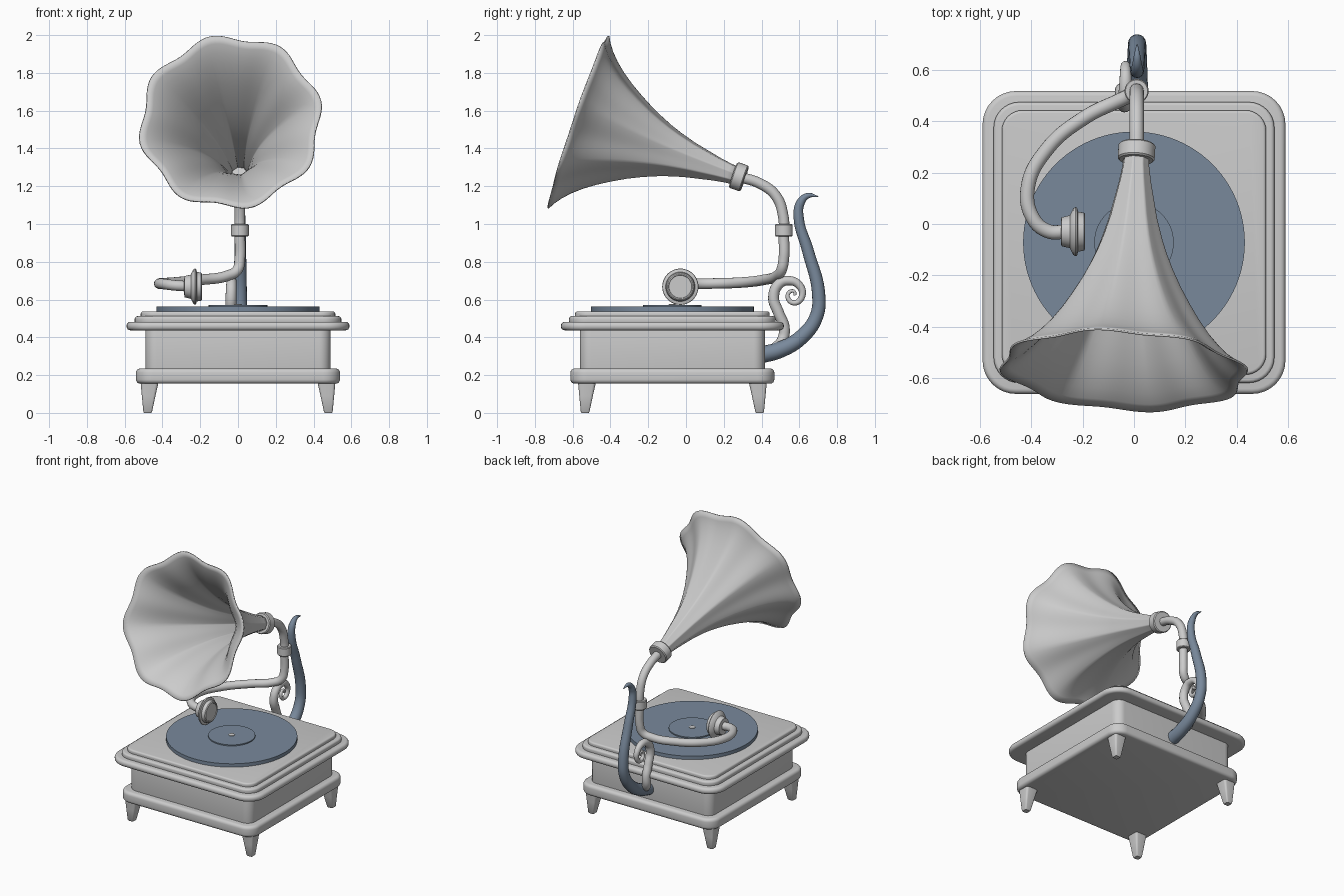
import bpy, bmesh, math
from mathutils import Vector

if "Cube" in bpy.data.objects:
    bpy.data.objects.remove(bpy.data.objects["Cube"])

CY = -0.072  # centre of the cabinet in y


def material(name, rgb):
    m = bpy.data.materials.new(name)
    m.diffuse_color = (*rgb, 1)
    m.use_nodes = True
    m.node_tree.nodes["Principled BSDF"].inputs["Base Color"].default_value = m.diffuse_color
    return m


GREY = material("light_grey", (0.60, 0.60, 0.60))
BLUE = material("slate_blue", (0.19, 0.25, 0.33))


def finish(name, mesh, mat, angle=35):
    ob = bpy.data.objects.new(name, mesh)
    bpy.context.collection.objects.link(ob)
    mesh.materials.clear()
    mesh.materials.append(mat)
    bpy.ops.object.select_all(action='DESELECT')
    ob.select_set(True)
    bpy.context.view_layer.objects.active = ob
    bpy.ops.object.shade_smooth_by_angle(angle=math.radians(angle))
    return ob


def loft(name, rings, mat, caps=True, angle=35):
    """Skin a list of closed rings of points."""
    bm = bmesh.new()
    vs = [[bm.verts.new(p) for p in r] for r in rings]
    n = len(vs[0])
    for a, b in zip(vs, vs[1:]):
        for i in range(n):
            j = (i + 1) % n
            bm.faces.new((a[i], a[j], b[j], b[i]))
    if caps:
        bm.faces.new(vs[0][::-1])
        bm.faces.new(vs[-1])
    bmesh.ops.recalc_face_normals(bm, faces=bm.faces)
    me = bpy.data.meshes.new(name)
    bm.to_mesh(me)
    bm.free()
    return finish(name, me, mat, angle)


def rounded_square(cx, cy, half, rad, z, seg=8):
    pts = []
    for k, (sx, sy) in enumerate(((1, 1), (-1, 1), (-1, -1), (1, -1))):
        for i in range(seg + 1):
            t = (k + i / seg) * math.pi / 2
            pts.append((cx + sx * (half - rad) + rad * math.cos(t),
                        cy + sy * (half - rad) + rad * math.sin(t), z))
    return pts


def slab(name, half, rad, z0, z1, edge):
    """Rounded-corner slab with softened top and bottom edges."""
    arc = [(edge * (1 - math.sin(t)), edge * (1 - math.cos(t)))
           for t in (i * math.pi / 8 for i in range(5))]
    prof = [(d, z0 + h) for d, h in arc] + [(d, z1 - h) for d, h in reversed(arc)]
    loft(name, [rounded_square(0, CY, half - d, rad - d, z) for d, z in prof], GREY)


def lathe(name, origin, axis, prof, mat, seg=48):
    """Revolve (distance along axis, radius) pairs."""
    a = Vector(axis).normalized()
    u = a.orthogonal().normalized()
    v = a.cross(u)
    o = Vector(origin)
    loft(name, [[o + a * s + r * (u * math.cos(t) + v * math.sin(t))
                 for t in (2 * math.pi * i / seg for i in range(seg))]
                for s, r in prof], mat)


def tube(name, pts, depth, mat):
    """Round tube through points (x, y, z, relative radius)."""
    cu = bpy.data.curves.new(name, 'CURVE')
    cu.dimensions = '3D'
    cu.bevel_depth = depth
    cu.bevel_resolution = 6
    cu.resolution_u = 10
    cu.use_fill_caps = True
    sp = cu.splines.new('BEZIER')
    sp.bezier_points.add(len(pts) - 1)
    for bp, p in zip(sp.bezier_points, pts):
        bp.co = p[:3]
        bp.radius = p[3] if len(p) > 3 else 1
        bp.handle_left_type = bp.handle_right_type = 'AUTO'
    tmp = bpy.data.objects.new(name + "_path", cu)
    bpy.context.collection.objects.link(tmp)
    dg = bpy.context.evaluated_depsgraph_get()
    me = bpy.data.meshes.new_from_object(tmp.evaluated_get(dg))
    bpy.data.objects.remove(tmp)
    finish(name, me, mat, 50)


# Cabinet: plinth, box and stepped lid
slab("plinth", 0.54, 0.09, 0.155, 0.235, 0.022)
slab("cabinet_box", 0.49, 0.06, 0.22, 0.45, 0.004)
slab("lid_lower", 0.59, 0.13, 0.437, 0.482, 0.02)
slab("lid_middle", 0.547, 0.10, 0.47, 0.512, 0.014)
slab("lid_upper", 0.515, 0.08, 0.50, 0.537, 0.012)

# Tapered feet
for sx in (-1, 1):
    for sy in (-1, 1):
        loft(f"foot_{sx}_{sy}",
             [rounded_square(sx * (0.478 - 0.01 * k), CY + sy * (0.462 - 0.01 * k),
                             h, h * 0.35, z, 4)
              for k, h, z in ((0, 0.019, 0), (0, 0.023, 0.006), (0.5, 0.036, 0.09), (1, 0.048, 0.165))],
             GREY)

# Turntable
DISC = (0, CY, 0)
lathe("record", DISC, (0, 0, 1), [(0.53, 0.432), (0.562, 0.432)], BLUE, 96)
lathe("record_label", DISC, (0, 0, 1), [(0.555, 0.155), (0.57, 0.155)], BLUE, 64)
lathe("spindle", DISC, (0, 0, 1), [(0.56, 0.02), (0.574, 0.02), (0.577, 0.014)], GREY, 24)

# Fluted horn: eight-sided at the throat, softening to lobes at the rim
NECK = Vector((0.01, 0.28, 1.25))
AXIS = Vector((-0.05, -0.85, 0.29)).normalized()
U = (Vector((1, 0, 0)) - AXIS * AXIS.x).normalized()
V = AXIS.cross(U)
PROFILE = [(0, .045), (.06, .05), (.12, .06), (.19, .075), (.28, .095), (.37, .122), (.43, .144),
           (.49, .17), (.56, .204), (.636, .247), (.70, .287), (.76, .33), (.81, .373),
           (.85, .415), (.88, .455), (.90, .492)]
rings = []
for s, r in PROFILE:
    soft = (s / 0.9) ** 2
    ring = []
    for i in range(128):
        t = 2 * math.pi * i / 128
        fold = (t % (math.pi / 4)) - math.pi / 8
        flat = math.cos(math.pi / 8) / math.cos(fold)
        wave = 0.962 + 0.038 * math.cos(8 * t)
        rr = r * (flat * (1 - soft) + wave * soft)
        w = t + math.radians(13)
        ring.append(NECK + AXIS * s + rr * (U * math.cos(w) + V * math.sin(w)))
    rings.append(ring)
horn = loft("horn", rings, GREY, caps=False, angle=60)
sol = horn.modifiers.new("thickness", 'SOLIDIFY')
sol.thickness = 0.008
sol.offset = 0

# Horn collar, elbow and tone arm
lathe("horn_collar", NECK, AXIS,
      [(-.032, .05), (-.032, .066), (-.026, .072), (.026, .072), (.032, .066), (.032, .045)], GREY)
tube("tone_arm", [(.01, .28, 1.25), (.01, .39, 1.215), (.01, .475, 1.15), (.01, .515, 1.04),
                  (.01, .518, .93), (.01, .518, .82), (-.005, .505, .755), (-.06, .48, .725),
                  (-.19, .416, .705), (-.34, .29, .69), (-.414, .14, .685), (-.392, .02, .682),
                  (-.335, -.028, .675), (-.26, -.03, .67)], 0.028, GREY)
lathe("elbow_ring", (.01, .518, .967), (0, 0, 1),
      [(-.032, .03), (-.032, .043), (-.027, .047), (.027, .047), (.032, .043), (.032, .03)], GREY)

# Sound box at the end of the tone arm
lathe("sound_box", (0, -.03, .668), (1, 0, 0),
      [(-.285, .04), (-.283, .056), (-.25, .064), (-.237, .09), (-.228, .096), (-.222, .094),
       (-.218, .078), (-.195, .074), (-.19, .068), (-.19, .062), (-.194, .06)], GREY)

# Curved rear support and its scroll
tube("rear_support", [(.012, .39, .305, 1.25), (.012, .50, .335, 1.2), (.012, .61, .40, 1.1),
                      (.012, .69, .51, 1.0), (.012, .702, .63, .97), (.012, .645, .86, .86),
                      (.012, .597, 1.03, .75), (.012, .605, 1.11, .65), (.012, .645, 1.15, .42),
                      (.012, .70, 1.145, .08)], 0.036, BLUE)
tube("scroll", [(.0, .47, .34), (-.04, .51, .385), (-.045, .52, .45), (-.04, .49, .53),
                (-.037, .464, .61), (-.035, .49, .68, .95), (-.033, .545, .70, .85),
                (-.033, .60, .675, .72), (-.033, .615, .62, .6), (-.033, .578, .583, .5),
                (-.033, .542, .603, .42), (-.033, .545, .637, .35), (-.033, .572, .643, .3),
                (-.033, .578, .622, .25)], 0.029, GREY)
